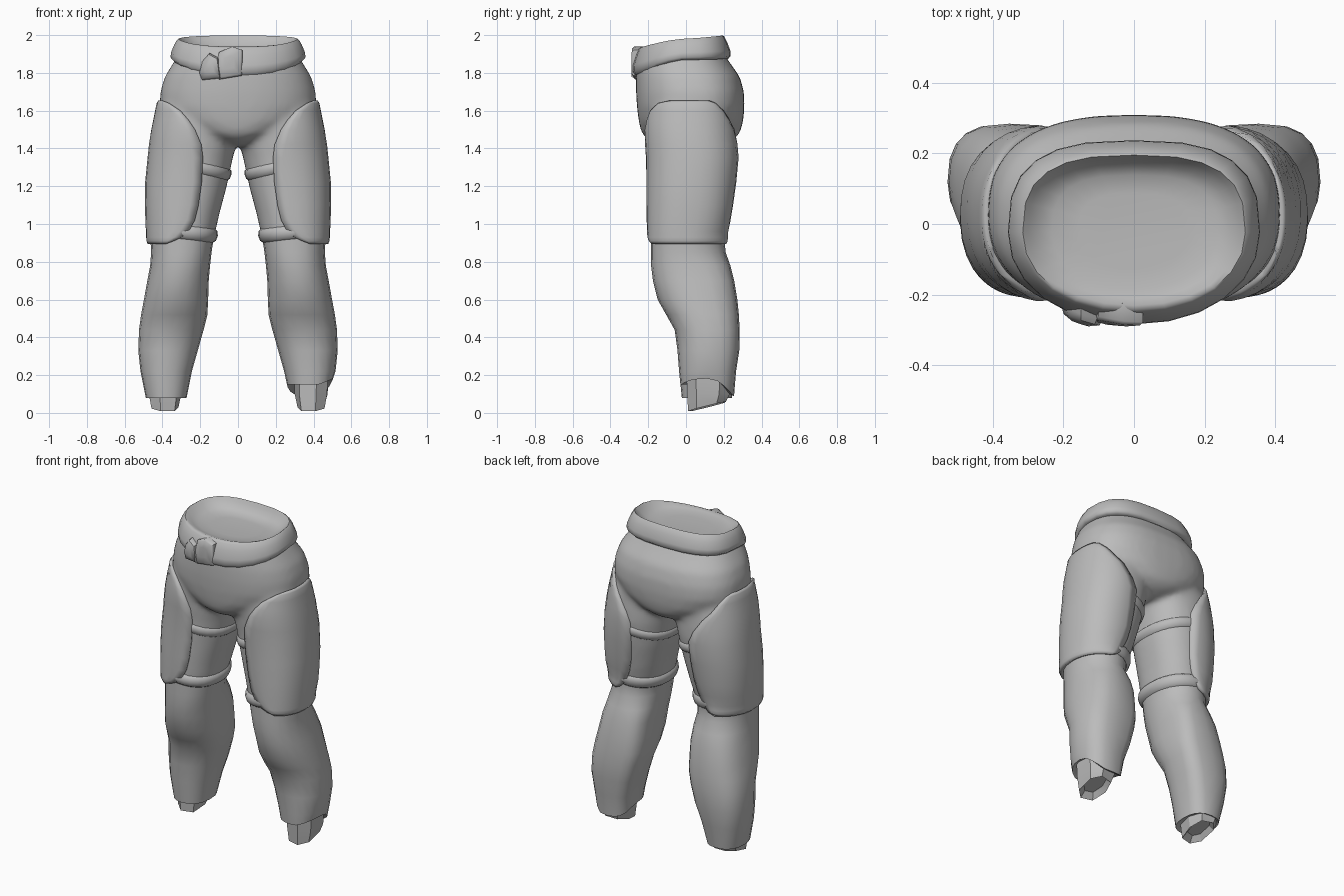
import bpy, bmesh, math
from mathutils import Vector

cube = bpy.data.objects.get("Cube")
if cube:
    bpy.data.objects.remove(cube, do_unlink=True)

grey = bpy.data.materials.new("plain grey")
grey.use_nodes = True
grey.diffuse_color = (0.5, 0.5, 0.5, 1)
grey.node_tree.nodes["Principled BSDF"].inputs["Base Color"].default_value = (0.5, 0.5, 0.5, 1)


def smooth(ob, angle):
    bpy.ops.object.select_all(action="DESELECT")
    ob.select_set(True)
    bpy.context.view_layer.objects.active = ob
    bpy.ops.object.shade_smooth_by_angle(angle=math.radians(angle))


def make(name, bm, angle=40, recalc=True):
    if recalc:
        bmesh.ops.recalc_face_normals(bm, faces=bm.faces)
    me = bpy.data.meshes.new(name)
    bm.to_mesh(me)
    bm.free()
    me.materials.append(grey)
    ob = bpy.data.objects.new(name, me)
    bpy.context.collection.objects.link(ob)
    smooth(ob, angle)
    return ob


def power(v, p):
    return math.copysign(abs(v) ** (2 / p), v)


def oval(x0, x1, y0, y1, a, p=2.3):
    """Point on a rounded oval between the given limits; angle 0 is x1."""
    return ((x0 + x1) / 2 + (x1 - x0) / 2 * power(math.cos(a), p),
            (y0 + y1) / 2 + (y1 - y0) / 2 * power(math.sin(a), p))


def loft(bm, rings, caps=True, closed=False):
    """Skin a list of equal point rings."""
    vs = [[bm.verts.new(p) for p in r] for r in rings]
    n = len(vs[0])
    pairs = list(zip(vs, vs[1:])) + ([(vs[-1], vs[0])] if closed else [])
    for a, b in pairs:
        for i in range(n):
            j = (i + 1) % n
            bm.faces.new((a[i], a[j], b[j], b[i]))
    if caps and not closed:
        bm.faces.new(vs[0])
        bm.faces.new(vs[-1])


def lerp_table(table, z):
    """Interpolate rows whose first entry is a falling height."""
    if z >= table[0][0]:
        return table[0][1:]
    for a, b in zip(table, table[1:]):
        if z >= b[0]:
            t = (a[0] - z) / (a[0] - b[0])
            return [u + (v - u) * t for u, v in zip(a[1:], b[1:])]
    return table[-1][1:]


# Leg limits: height, inner x, outer x, front y, back y
LEG = [(1.66, .04, .405, -.18, .22), (1.5, .005, .437, -.20, .25),
       (1.42, .012, .45, -.195, .255), (1.35, .03, .457, -.19, .257),
       (1.2, .062, .472, -.187, .242), (1.05, .102, .47, -.187, .22),
       (.95, .125, .465, -.185, .20), (.85, .14, .46, -.185, .21),
       (.78, .148, .465, -.185, .235), (.7, .155, .48, -.175, .255),
       (.6, .158, .498, -.15, .272), (.52, .162, .513, -.105, .28),
       (.44, .182, .524, -.06, .284), (.33, .213, .528, -.045, .282),
       (.2, .25, .514, -.035, .262), (.08, .272, .488, -.022, .243)]
# Pelvis limits: height, half width, front y, back y
PELVIS = [(1.92, .30, -.25, .19), (1.85, .345, -.26, .235), (1.78, .388, -.265, .285),
          (1.7, .412, -.265, .307), (1.62, .415, -.26, .31), (1.54, .36, -.25, .302),
          (1.48, .24, -.235, .285), (1.445, .14, -.2, .25), (1.415, .04, -.13, .18)]


def leg_point(s, z, a, off=0.0):
    x0, x1, y0, y1 = lerp_table(LEG, z)
    # Slim behind the knee, broad calf bulging to the inner back, narrow shin
    calf = min(1, max(0, (.85 - z) / .15)) * min(1, max(0, z / .35))
    knee = max(0, 1 - abs(z - .87) / .15)
    if math.sin(a) > 0:
        p = 2.3 - .4 * knee + calf * (1.3 if math.cos(a) < 0 else .3)
    else:
        p = 2.3 - .2 * calf
    x, y = oval(x0 - off, x1 + off, y0 - off, y1 + off, a, p)
    return (s * x, y, z)


def angles(n):
    return [2 * math.pi * i / n for i in range(n)]


# Trousers: pelvis and both thighs fused into one skin
bm = bmesh.new()
loft(bm, [[(*oval(-w, w, f, b, a, 2.55 if math.sin(a) > 0 else 2.2), z) for a in angles(40)]
          for z, w, f, b in PELVIS])
for s in (1, -1):
    loft(bm, [[leg_point(s, z, a, .003) for a in angles(32)]
              for z in (1.66, 1.58, 1.5, 1.42, 1.35, 1.2, 1.05, .94)])
trousers = make("trousers", bm)
rem = trousers.modifiers.new("fuse", "REMESH")
rem.mode = "VOXEL"
rem.voxel_size = .016
rem.use_smooth_shade = True
sm = trousers.modifiers.new("soften", "SMOOTH")
sm.factor = .5
sm.iterations = 14

# Plate edges: height, front half angle, back half angle (degrees)
PLATE = [(1.655, 25, 25), (1.64, 48, 36), (1.6, 70, 50), (1.55, 82, 62), (1.5, 89, 75),
         (1.42, 97, 89), (1.35, 102, 97), (1.22, 106, 101), (1.1, 107, 103),
         (1.02, 105, 101), (.96, 98, 97), (.93, 90, 92), (.91, 79, 86), (.893, 64, 74)]

for s, side in ((1, "left"), (-1, "right")):
    # Lower leg, with a hem that sits higher on one side
    hem = .15 if s > 0 else .08
    bm = bmesh.new()
    rows = [.97, .91, .85, .78, .7, .6, .52, .44, .33, .22, hem]
    rings = [[leg_point(s, z, a) for a in angles(20)] for z in rows]
    if s > 0:
        rings[-1] = [(x, y, z + .03 * max(0, (x - .43) / .07) - .06 * max(0, (y - .15) / .1))
                     for x, y, z in rings[-1]]
    rings.append([(s * .385 + (x - s * .385) * .8, .11 + (y - .11) * .8, z + .015)
                  for x, y, z in rings[-1]])
    loft(bm, rings)
    make(side + "_lower_leg", bm, 50)

    # Ankle stump with a slanted, hollow end
    bm = bmesh.new()
    rings = []
    for z, x0, x1, y0, y1 in ((.22, .30, .485, .0, .24), (.10, .30, .48, .005, .235),
                              (.03, .315, .465, .01, .215), (.06, .34, .44, .04, .19)):
        ring = [oval(x0, x1, y0, y1, a + .4, 2.6) for a in angles(7)]
        tilt = .25 if z < .09 else 0
        rings.append([(s * x, y, z + tilt * (y - .1) + (0 if z > .09 else .06 * (x - .39)))
                      for x, y in ring])
    loft(bm, rings)
    make(side + "_ankle", bm, 25)

    # Thigh plate wrapped around the outside of the leg, thinner at its border
    bm = bmesh.new()
    cols = 18
    grid = []
    for k, (z, f, b) in enumerate(PLATE):
        row = []
        for i in range(cols + 1):
            a = math.radians(-f + (f + b) * i / cols)
            border = i in (0, cols) or k in (0, len(PLATE) - 1)
            row.append(bm.verts.new(leg_point(s, z, a, .015 if border else .022)))
        grid.append(row)
    for r, q in zip(grid, grid[1:]):
        for i in range(cols):
            face = (r[i], q[i], q[i + 1], r[i + 1])
            bm.faces.new(face if s > 0 else face[::-1])
    plate = make(side + "_thigh_plate", bm, 45, recalc=False)
    sol = plate.modifiers.new("thickness", "SOLIDIFY")
    sol.thickness = .03
    sol.offset = -1

    # Two padded straps, slanting down toward the inner thigh
    for name, zc, h, slope, thick in (("upper", 1.305, .03, .045, .014),
                                      ("lower", .957, .036, .02, .02)):
        bm = bmesh.new()
        rings = []
        for a in angles(28):
            rings.append([leg_point(s, zc + slope * math.cos(a) + h * math.sin(k), a,
                                    thick * math.cos(k)) for k in angles(8)])
        loft(bm, rings, closed=True)
        make(f"{side}_{name}_strap", bm, 60)

# Belt: flared band swept round the waist, closed by a shallow dish inside
bm = bmesh.new()


def belt_ring(grow, t):
    """Ring at height fraction t of the belt, sagging at the front."""
    ring = []
    for a in angles(24):
        back = max(0, math.sin(a))
        front = max(0, -math.sin(a)) ** 1.3
        x, y = oval(-.335 - grow, .335 + grow, -.262 - grow, .215 + grow, a,
                    2.8 if back > 0 else 2.1)
        low = 1.868 - .08 * front + .006 * back
        high = 1.98 - .045 * front + .018 * back
        ring.append((x, y, low + (high - low) * t))
    return ring


rings = [belt_ring(g, t) for g, t in ((-.035, .05), (.008, 0), (.022, .12), (.02, .35),
                                      (.004, .7), (-.012, .95), (-.02, 1.0))]
for k, mix, floor in ((.95, .6, 1.945), (.86, .25, 1.932), (.74, .05, 1.926), (.5, 0, 1.923)):
    rings.append([(x * k, -.02 + (y + .02) * k, floor + (z - floor) * mix)
                  for x, y, z in belt_ring(-.02, 1.0)])
loft(bm, rings)
make("belt", bm, 55)


# Buckle knot: a folded centre piece and a loose side flap
def slab(name, outline, depth, bulge):
    """Outline of (x, y, z) points thickened toward the front with a raised middle."""
    bm = bmesh.new()
    mid = sum((Vector(p) for p in outline), Vector()) / len(outline)
    back = [Vector(p) + Vector((0, .05, 0)) for p in outline]
    face = [mid + (Vector(p) - mid) * .88 - Vector((0, depth, 0)) for p in outline]
    top = [mid + (Vector(p) - mid) * .4 - Vector((0, depth + bulge, 0)) for p in outline]
    loft(bm, [back, [Vector(p) for p in outline], face, top])
    make(name, bm, 50)


slab("buckle_centre", [(-.12, -.265, 1.82), (-.10, -.268, 1.765), (.02, -.278, 1.785),
                       (.025, -.278, 1.92), (-.03, -.275, 1.94), (-.10, -.262, 1.91)], .01, .006)
slab("buckle_flap", [(-.205, -.235, 1.80), (-.19, -.24, 1.762), (-.09, -.272, 1.772),
                     (-.105, -.268, 1.88), (-.15, -.255, 1.905), (-.19, -.24, 1.86)], .018, .012)
